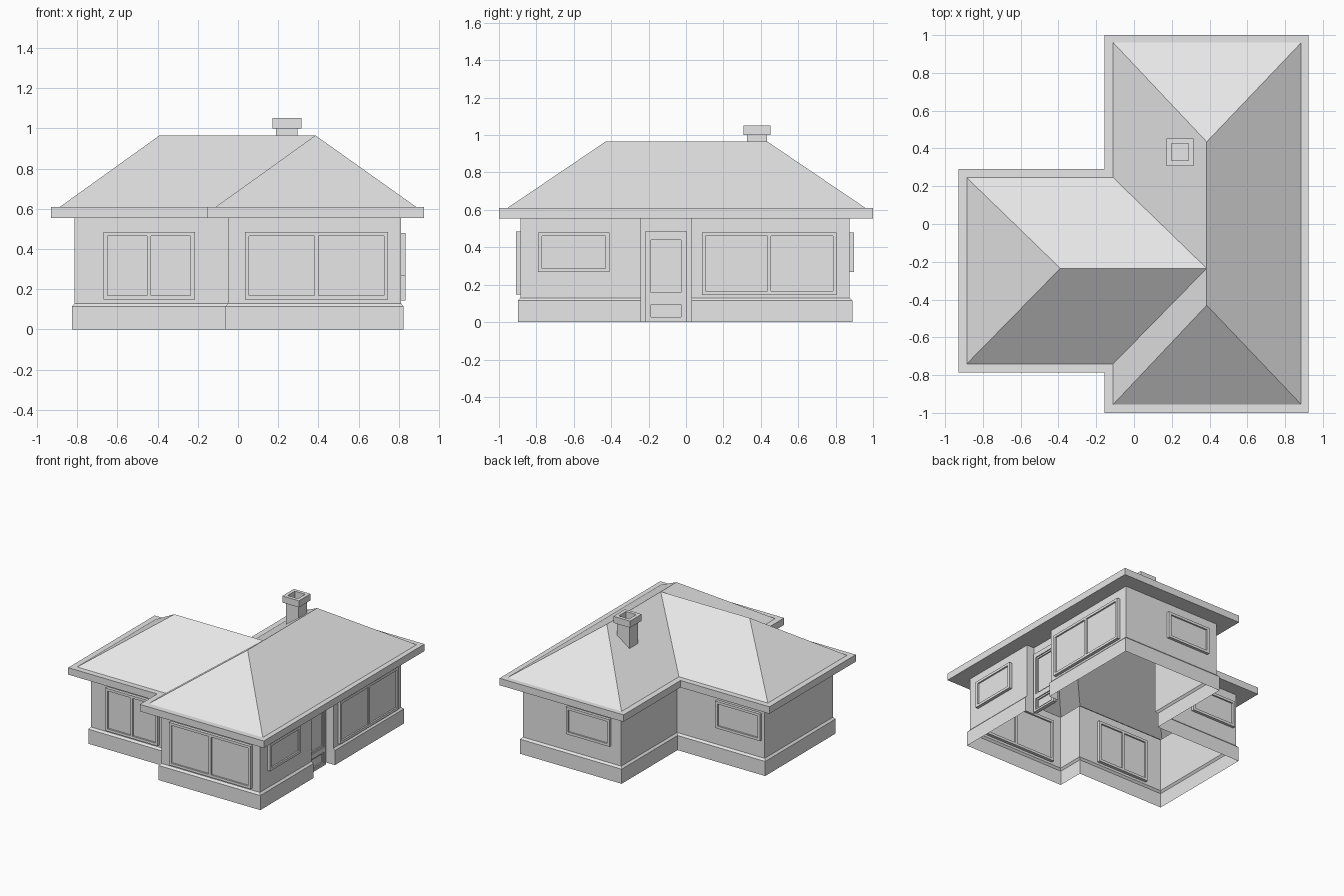
import bpy, bmesh

if "Cube" in bpy.data.objects:
    bpy.data.objects.remove(bpy.data.objects["Cube"])

grey = bpy.data.materials.new("plain grey")
grey.diffuse_color = (0.8, 0.8, 0.8, 1)
grey.use_nodes = True
grey.node_tree.nodes["Principled BSDF"].inputs["Base Color"].default_value = grey.diffuse_color


def finish(name, bm):
    me = bpy.data.meshes.new(name)
    bm.to_mesh(me)
    bm.free()
    me.materials.append(grey)
    ob = bpy.data.objects.new(name, me)
    bpy.context.collection.objects.link(ob)
    return ob


def box(bm, lo, hi):
    v = [bm.verts.new((x, y, z)) for x in (lo[0], hi[0]) for y in (lo[1], hi[1]) for z in (lo[2], hi[2])]
    for f in ((0, 1, 3, 2), (4, 6, 7, 5), (0, 4, 5, 1), (2, 3, 7, 6), (0, 2, 6, 4), (1, 5, 7, 3)):
        bm.faces.new([v[i] for i in f])


def loft(bm, rings):
    """Join closed (outline, z) rings, listed counter-clockwise, from bottom to top."""
    rows = [[bm.verts.new((x, y, z)) for x, y in pts] for pts, z in rings]
    for a, b in zip(rows, rows[1:]):
        n = len(a)
        for i in range(n):
            j = (i + 1) % n
            bm.faces.new((a[i], a[j], b[j], b[i]))


def outline(x0, x1, x2, y0, y1, y2, y3):
    """Plan of the main block with the wing on its left."""
    return [(x1, y0), (x2, y0), (x2, y3), (x1, y3), (x1, y2), (x0, y2), (x0, y1), (x1, y1)]


# Walls with projecting plinth and a recess for the entrance
RX, RY0, RY1 = 0.745, -0.24, 0.03


def wall_plan(o):
    p = outline(-0.812 - o, -0.048 - o, 0.81 + o, -0.885 - o, -0.67 - o, 0.18 + o, 0.875 + o)
    xr = 0.81 + o
    return p[:2] + [(xr, RY0), (RX, RY0), (RX, RY1), (xr, RY1)] + p[2:]


EAVE, TOP, RIDGE = 0.555, 0.61, 0.965
bm = bmesh.new()
loft(bm, [(wall_plan(0.014), 0), (wall_plan(0.014), 0.115), (wall_plan(0), 0.13), (wall_plan(0), EAVE)])
finish("walls", bm)

# Eaves: soffit, fascia and the narrow flat edge around the roof
inner = outline(-0.812, -0.048, 0.81, -0.885, -0.67, 0.18, 0.875)
outer = outline(-0.93, -0.155, 0.925, -1.0, -0.785, 0.29, 1.0)
edge = outline(-0.885, -0.11, 0.885, -0.955, -0.74, 0.245, 0.96)
bm = bmesh.new()
loft(bm, [(inner, EAVE), (outer, EAVE), (outer, TOP), (edge, TOP)])
bm.faces.new([bm.verts.new((x, y, EAVE)) for x, y in ((RX, RY0), (RX, RY1), (0.81, RY1), (0.81, RY0))])
finish("eaves", bm)

# Hipped roof: main ridge runs along y, wing ridge along x
bm = bmesh.new()
e = [bm.verts.new((x, y, TOP)) for x, y in edge]
front, back, joint, wing = [bm.verts.new((x, y, RIDGE)) for x, y in
                            ((0.385, -0.43), (0.385, 0.435), (0.385, -0.235), (-0.39, -0.235))]
for f in ((e[0], e[1], front), (e[1], e[2], back, joint, front), (e[2], e[3], back),
          (e[3], e[4], joint, back), (e[4], e[5], wing, joint), (e[5], e[6], wing),
          (e[6], e[7], joint, wing), (e[7], e[0], front, joint)):
    bm.faces.new(f)
finish("roof", bm)

# Chimney: stack, wider cap and an open flue
def square(r):
    cx, cy = 0.243, 0.38
    return [(cx - r, cy - r), (cx + r, cy - r), (cx + r, cy + r), (cx - r, cy + r)]


bm = bmesh.new()
loft(bm, [(square(0.054), 0.77), (square(0.054), 1.0), (square(0.072), 1.0), (square(0.072), 1.052),
          (square(0.045), 1.052), (square(0.045), 0.98)])
bm.faces.new([bm.verts.new((x, y, 0.98)) for x, y in square(0.045)])
finish("chimney", bm)


# Windows: a frame of bars and recessed panes, set through the wall
def window(name, axis, wall, out, a0, a1, z0, z1, panes, bar=0.02):
    bm = bmesh.new()

    def part(u0, u1, w0, w1, d):
        lo, hi = wall - d, wall + d
        if axis == "y":
            box(bm, (u0, lo, w0), (u1, hi, w1))
        else:
            box(bm, (lo, u0, w0), (hi, u1, w1))

    step = (a1 - a0 - bar) / panes
    for i in range(panes + 1):
        part(a0 + i * step, a0 + i * step + bar, z0, z1, out)
    for i in range(panes):
        u0, u1 = a0 + i * step + bar, a0 + (i + 1) * step
        part(u0, u1, z0, z0 + bar, out)
        part(u0, u1, z1 - bar, z1, out)
        part(u0, u1, z0 + bar, z1 - bar, out - 0.012)
    finish(name, bm)


window("front_wing_window", "y", -0.67, 0.024, -0.67, -0.215, 0.148, 0.485, 2)
window("front_main_window", "y", -0.885, 0.024, 0.035, 0.745, 0.148, 0.485, 2)
window("right_small_window", "x", 0.81, 0.024, -0.79, -0.41, 0.267, 0.48, 1)
window("right_large_window", "x", 0.81, 0.024, 0.085, 0.805, 0.145, 0.48, 2)
window("back_main_window", "y", 0.875, 0.022, 0.04, 0.42, 0.267, 0.48, 1)
window("back_wing_window", "y", 0.18, 0.022, -0.785, -0.395, 0.267, 0.48, 1)

# Door: stiles, rails and two panels with stepped recesses
bm = bmesh.new()
Y0, Y1, Z1 = -0.22, 0.005, 0.485
holes = [(0.015, 0.105), (0.145, 0.45)]
F = RX + 0.02
for y0, y1 in ((Y0, -0.198), (-0.016, Y1)):
    box(bm, (RX - 0.01, y0, 0), (F, y1, Z1))
for z0, z1 in ((0, holes[0][0]), (holes[0][1], holes[1][0]), (holes[1][1], Z1)):
    box(bm, (RX - 0.01, -0.198, z0), (F, -0.016, z1))
for z0, z1 in holes:
    for s, x in ((0, F - 0.008), ):
        box(bm, (RX - 0.01, -0.198, z0), (x, -0.186, z1))
        box(bm, (RX - 0.01, -0.028, z0), (x, -0.016, z1))
        box(bm, (RX - 0.01, -0.186, z0), (x, -0.028, z0 + 0.012))
        box(bm, (RX - 0.01, -0.186, z1 - 0.012), (x, -0.028, z1))
    box(bm, (RX - 0.01, -0.186, z0 + 0.012), (RX + 0.002, -0.028, z1 - 0.012))
finish("door", bm)
